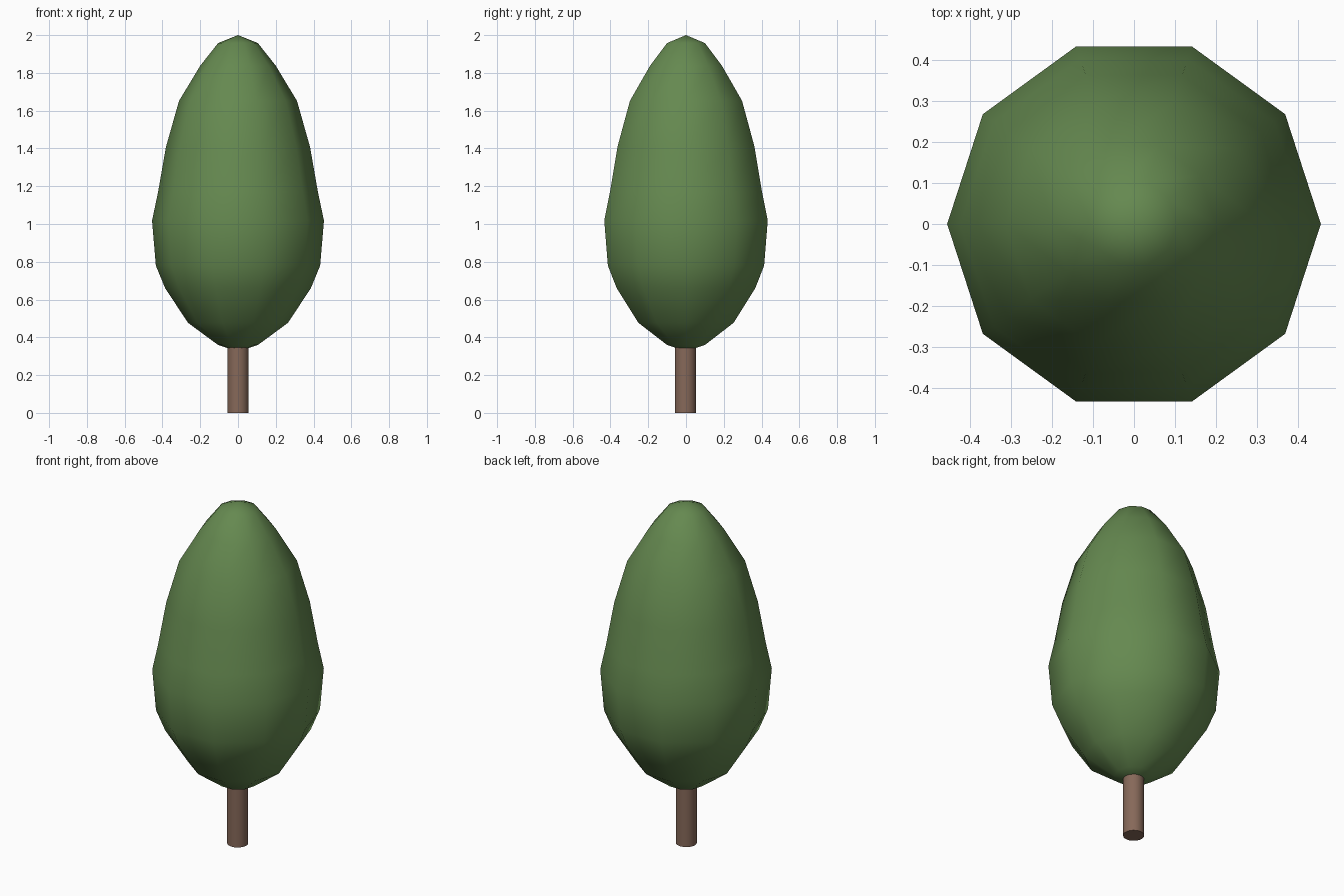
import bpy, bmesh
from math import cos, sin, tau

if "Cube" in bpy.data.objects:
    bpy.data.objects.remove(bpy.data.objects["Cube"])


def material(name, color):
    m = bpy.data.materials.new(name)
    m.diffuse_color = (*color, 1)
    m.use_nodes = True
    m.node_tree.nodes["Principled BSDF"].inputs["Base Color"].default_value = m.diffuse_color
    return m


def lathe(name, profile, sides, mat, y=0.0):
    """Revolve (radius, z) points about z; zero radius makes a pole."""
    bm = bmesh.new()
    rings = []
    for r, z in profile:
        n = sides if r > 0 else 1
        rings.append([bm.verts.new((r * cos(tau * i / sides),
                                    r * sin(tau * i / sides) + y, z)) for i in range(n)])
    for a, b in zip(rings, rings[1:]):
        for i in range(sides):
            j = (i + 1) % sides
            if len(a) == 1:
                bm.faces.new((a[0], b[j], b[i]))
            elif len(b) == 1:
                bm.faces.new((a[i], a[j], b[0]))
            else:
                bm.faces.new((a[i], a[j], b[j], b[i]))
    bmesh.ops.recalc_face_normals(bm, faces=bm.faces)
    mesh = bpy.data.meshes.new(name)
    bm.to_mesh(mesh)
    bm.free()
    mesh.materials.append(mat)
    obj = bpy.data.objects.new(name, mesh)
    bpy.context.collection.objects.link(obj)
    return obj


green = material("leaf_green", (0.13, 0.25, 0.08))
brown = material("bark_brown", (0.24, 0.14, 0.10))

# Ten-sided egg-shaped foliage, fully smooth
crown = lathe("crown", [(0, 0.335), (0.045, 0.34), (0.106, 0.36), (0.265, 0.477),
                        (0.386, 0.661), (0.435, 0.78), (0.455, 1.018), (0.423, 1.17),
                        (0.381, 1.41), (0.312, 1.652), (0.2, 1.838), (0.105, 1.958),
                        (0, 2.0)], 10, green)
crown.data.shade_smooth()

# Round trunk, smooth sides with sharp rim
trunk = lathe("trunk", [(0, 0), (0.056, 0), (0.056, 0.355), (0, 0.355)], 24, brown, y=-0.003)
bpy.context.view_layer.objects.active = trunk
trunk.select_set(True)
bpy.ops.object.shade_smooth_by_angle()
